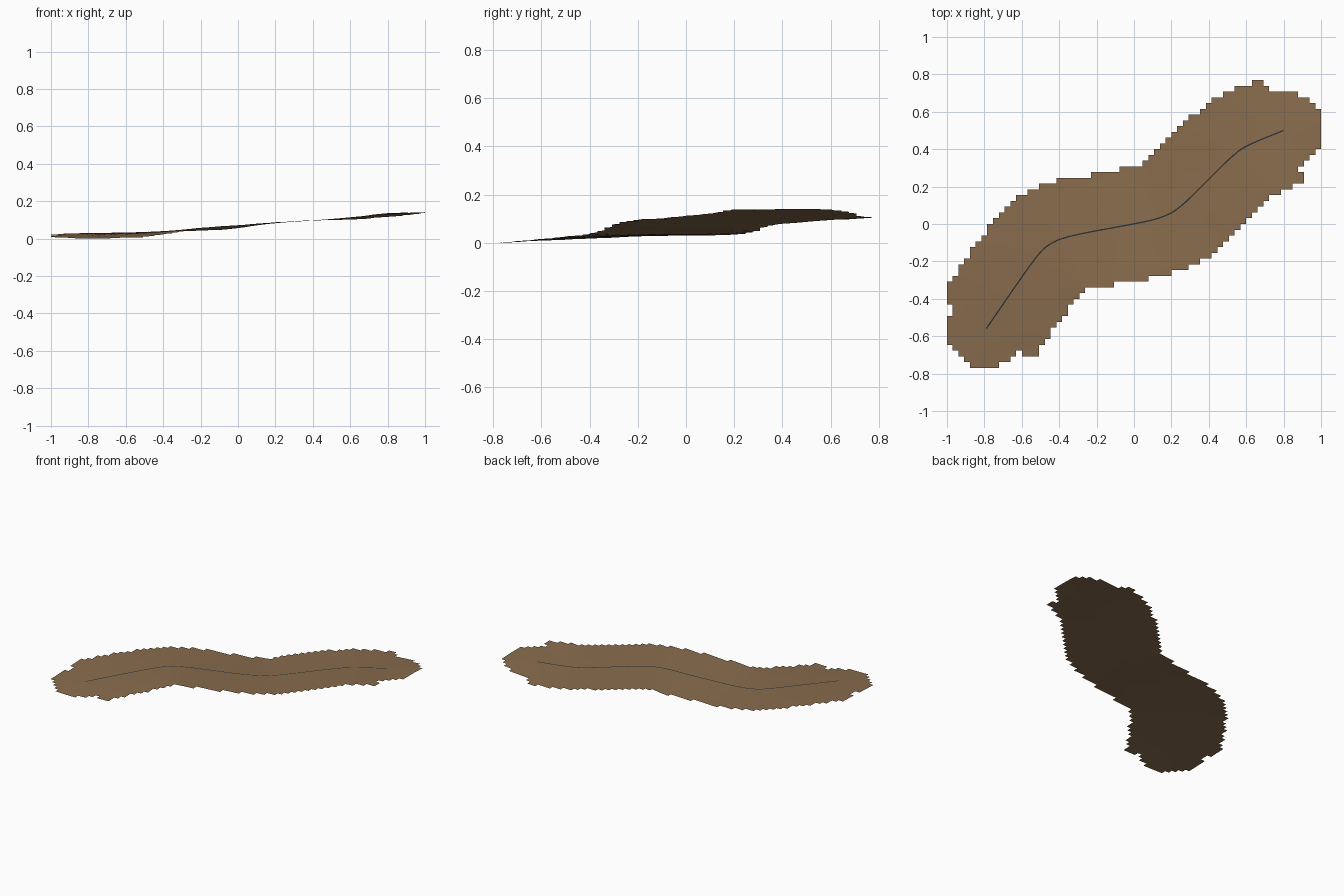
import bpy, bmesh, math
from mathutils import Vector

if "Cube" in bpy.data.objects:
    bpy.data.objects.remove(bpy.data.objects["Cube"])

# Materials
def flat(name, rgb):
    m = bpy.data.materials.new(name)
    m.diffuse_color = (*rgb, 1)
    m.use_nodes = True
    m.node_tree.nodes["Principled BSDF"].inputs["Base Color"].default_value = m.diffuse_color
    return m

earth = flat("earth brown", (0.25, 0.15, 0.075))
slate = flat("dark slate", (0.022, 0.032, 0.036))

# Route corners: x, y, height on left edge, centre and right edge
ROUTE = [(-0.79, -0.56, .032, .028, .018), (-0.66, -0.37, .042, .038, .036),
         (-0.52, -0.17, .045, .047, .055), (-0.46, -0.11, .046, .051, .058),
         (-0.36, -0.065, .050, .057, .065), (0.0, 0.0, .063, .078, .090),
         (0.14, 0.03, .075, .092, .103), (0.24, 0.08, .086, .101, .113),
         (0.38, 0.22, .097, .110, .127), (0.52, 0.36, .108, .119, .140),
         (0.60, 0.42, .113, .124, .147), (0.80, 0.50, .120, .140, .155)]
PTS = [Vector(r[:2]) for r in ROUTE]
HALF, CAP = 0.30, 0.21

def project(p):
    """nearest place on the route: distance, segment, fraction, signed offset, past end?"""
    best = None
    last = len(PTS) - 2
    for i in range(last + 1):
        d = PTS[i + 1] - PTS[i]
        raw = (p - PTS[i]).dot(d) / d.length_squared
        u = min(1, max(0, raw))
        gap = p - (PTS[i] + d * u)
        side = 1 if d.x * gap.y - d.y * gap.x > 0 else -1
        past = (i == 0 and raw < 0) or (i == last and raw > 1)
        if best is None or gap.length < best[0]:
            f = raw if past else u
            off = (d.x * (p - PTS[i]).y - d.y * (p - PTS[i]).x) / d.length if past else side * gap.length
            best = (gap.length, i, f, off, past)
    return best

def height(p):
    _, i, f, off, _ = project(p)
    f = max(-0.9, min(1.9, f))
    l, c, r = (ROUTE[i][k] + (ROUTE[i + 1][k] - ROUTE[i][k]) * f for k in (2, 3, 4))
    t = max(-1.1, min(1.1, off / HALF))
    return c + (l - c) * t if t > 0 else c - (r - c) * t

def inside(p):
    dist, _, _, _, past = project(p)
    return dist < (CAP if past else HALF)

# Terrain corridor: square grid cells kept close to the route
NX, NY = 65, 50
STEP = 2 / NX
bm = bmesh.new()
grid = {}

def corner(i, j):
    if (i, j) not in grid:
        x, y = -1 + i * STEP, (j - NY / 2) * STEP
        grid[i, j] = bm.verts.new((x, y, height(Vector((x, y)))))
    return grid[i, j]

for i in range(NX):
    for j in range(NY):
        if inside(Vector((-1 + (i + .5) * STEP, (j + .5 - NY / 2) * STEP))):
            bm.faces.new([corner(i, j), corner(i + 1, j), corner(i + 1, j + 1), corner(i, j + 1)])

# Soften the creases at the inside of the bends
for _ in range(8):
    new = {}
    for v in bm.verts:
        around = [e.other_vert(v) for e in v.link_edges]
        if not v.is_boundary:
            new[v] = sum(o.co.z for o in around) / len(around)
        else:
            rim = [o for o in around if o.is_boundary]
            new[v] = sum(o.co.z for o in rim) / len(rim)
    for v, z in new.items():
        v.co.z = (v.co.z + z) / 2
low = min(v.co.z for v in bm.verts)
for v in bm.verts:
    v.co.z -= low

def ground(p):
    a, b = (p.x + 1) / STEP, p.y / STEP + NY / 2
    i, j = int(a), int(b)
    a, b = a - i, b - j
    z = [grid[k].co.z for k in ((i, j), (i + 1, j), (i, j + 1), (i + 1, j + 1))]
    return (z[0] * (1 - a) + z[1] * a) * (1 - b) + (z[2] * (1 - a) + z[3] * a) * b

# Road ribbon: rounded route, laid just above the ground
fine = [p.copy() for p in PTS]
for _ in range(3):
    cut = [fine[0]]
    for a, b in zip(fine, fine[1:]):
        cut += [a.lerp(b, .25), a.lerp(b, .75)]
    fine = cut + [fine[-1]]
rb = bmesh.new()
prev = None
for k, p in enumerate(fine):
    d = (fine[min(k + 1, len(fine) - 1)] - fine[max(k - 1, 0)]).normalized()
    n = Vector((-d.y, d.x)) * 0.0035
    pair = [rb.verts.new((q.x, q.y, ground(q) + 0.0012)) for q in (p + n, p - n)]
    if prev:
        rb.faces.new([prev[0], prev[1], pair[1], pair[0]])
    prev = pair

def finish(name, mesh_bm, mat):
    me = bpy.data.meshes.new(name)
    for f in mesh_bm.faces:
        f.smooth = True
    mesh_bm.to_mesh(me)
    mesh_bm.free()
    me.materials.append(mat)
    bpy.context.collection.objects.link(bpy.data.objects.new(name, me))

finish("terrain_corridor", bm, earth)
finish("road_ribbon", rb, slate)
